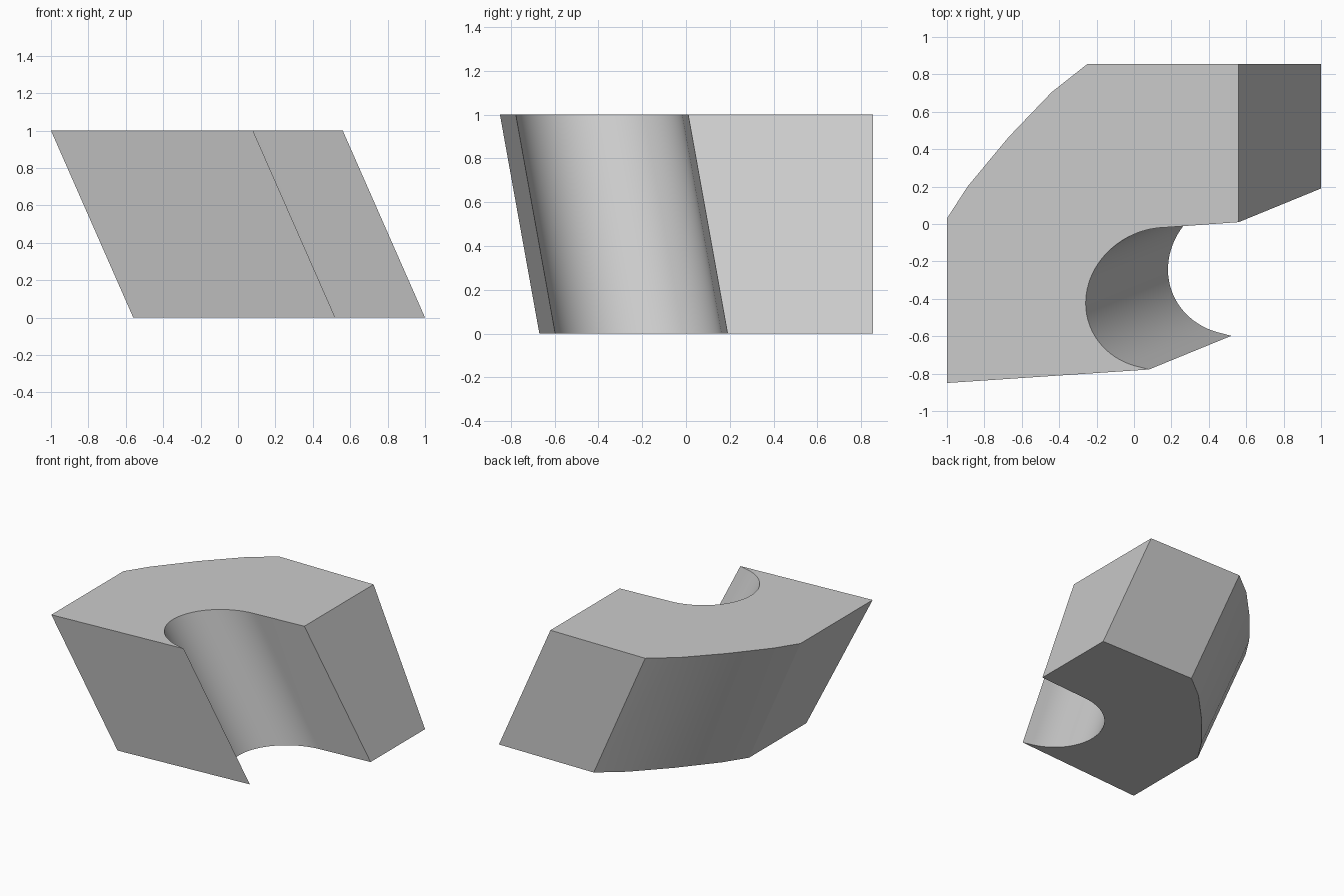
import bpy, bmesh, math
from mathutils import Vector

cube = bpy.data.objects.get("Cube")
if cube:
    bpy.data.objects.remove(cube, do_unlink=True)

# Single plain grey
GREY = (0.6, 0.6, 0.6, 1)
mat = bpy.data.materials.new("plain grey")
mat.use_nodes = True
mat.diffuse_color = GREY
mat.node_tree.nodes["Principled BSDF"].inputs["Base Color"].default_value = GREY

# Lean of the block from top to bottom
LEAN = Vector((0.44, 0.18))
RADIUS = 0.372
CENTRE = Vector((0.148, -0.396))
STEPS = 40


def groove_point(angle):
    """Point on a round, leaning channel where it meets a level plane."""
    along = LEAN.normalized()
    across = Vector((-along.y, along.x))
    d = Vector((math.cos(angle), math.sin(angle)))
    stretch = math.sqrt(1 + LEAN.length_squared)
    return CENTRE + RADIUS * (stretch * d.dot(along) * along + d.dot(across) * across)


# Top outline: back corners lean sideways only, front corners lean both ways
back = [(0.56, 0.855), (-0.25, 0.855), (-0.44, 0.705), (-0.67, 0.465),
        (-0.89, 0.2), (-1, 0.03)]
start, end = math.radians(89), math.radians(260)
groove = [groove_point(end + (start - end) * i / STEPS) for i in range(STEPS + 1)]
front = [(-1, -0.85), (0.08, -0.778)] + groove[1:] + [(0.56, 0.01)]
side_lean = Vector((LEAN.x, 0))
outline = [(Vector(p), side_lean) for p in back] + [(Vector(p), LEAN) for p in front]

# Leaning block with rounded back corner and open channel
bm = bmesh.new()
top = [bm.verts.new((*p, 1)) for p, lean in outline]
bottom = [bm.verts.new((*(p + lean), 0)) for p, lean in outline]
bm.faces.new(top)
bm.faces.new(bottom[::-1])
for i in range(len(top)):
    j = (i + 1) % len(top)
    bm.faces.new((top[j], top[i], bottom[i], bottom[j]))
bmesh.ops.recalc_face_normals(bm, faces=bm.faces)
mesh = bpy.data.meshes.new("leaning_block")
bm.to_mesh(mesh)
bm.free()
mesh.materials.append(mat)
block = bpy.data.objects.new("leaning_block", mesh)
bpy.context.collection.objects.link(block)

# Smooth the channel and rounded corner, keep the other edges sharp
bpy.ops.object.select_all(action="DESELECT")
block.select_set(True)
bpy.context.view_layer.objects.active = block
bpy.ops.object.shade_smooth_by_angle(angle=math.radians(25))
